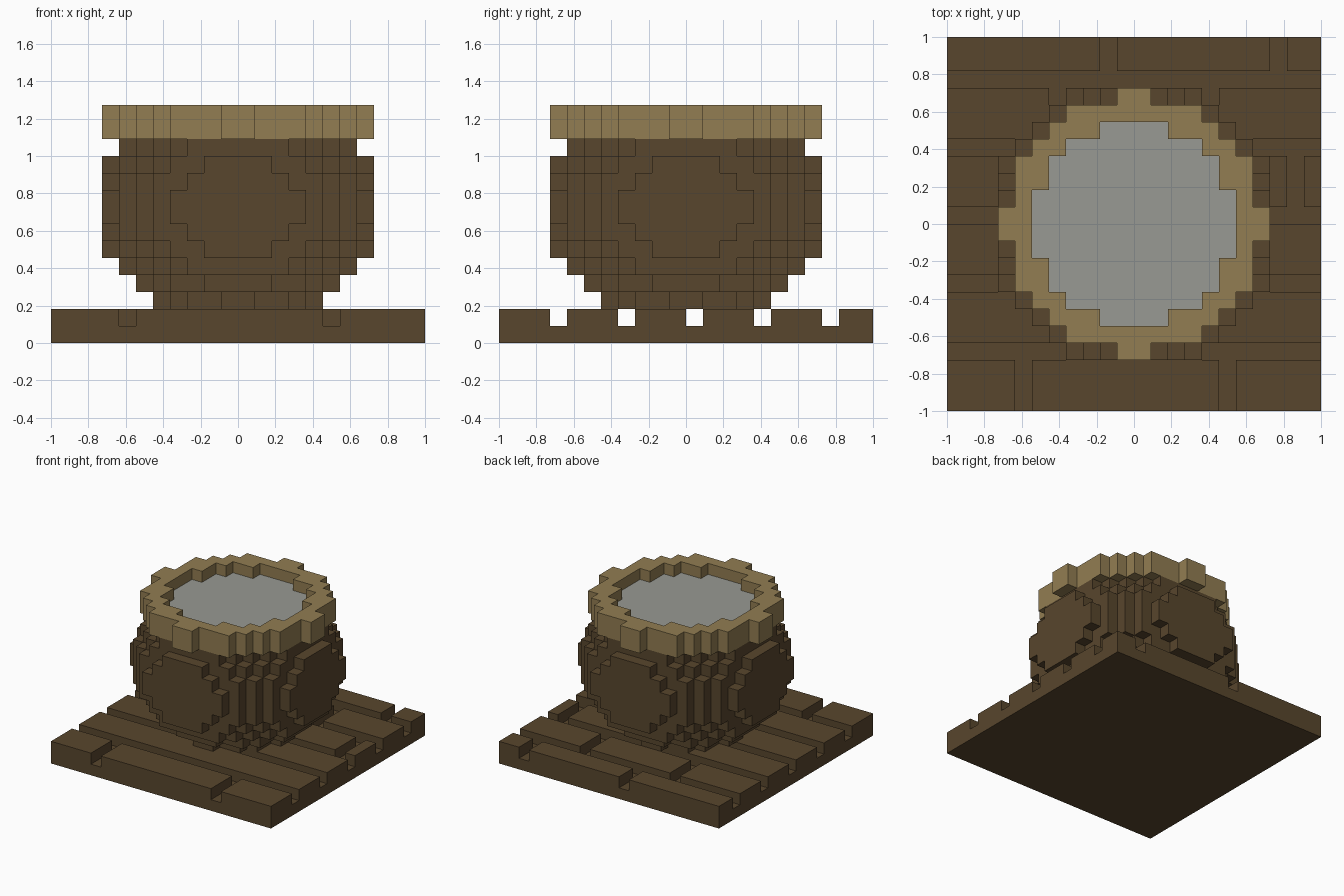
import bpy
import bmesh
from mathutils import Vector

U = 1 / 11          # size of one block
HALF = 11           # half the deck width, in blocks

cube = bpy.data.objects.get("Cube")
if cube:
    bpy.data.objects.remove(cube, do_unlink=True)


def material(name, rgb):
    mat = bpy.data.materials.new(name)
    mat.use_nodes = True
    mat.diffuse_color = (*rgb, 1)
    bsdf = next(n for n in mat.node_tree.nodes if n.type == "BSDF_PRINCIPLED")
    bsdf.inputs["Base Color"].default_value = (*rgb, 1)
    bsdf.inputs["Roughness"].default_value = 0.9
    return mat


def disc(layer, outer, inner=0):
    """Blocks of one round layer; radii are squared, in blocks."""
    span = range(-HALF, HALF)
    return {(i, j, layer) for i in span for j in span
            if inner <= (i + 0.5) ** 2 + (j + 0.5) ** 2 < outer}


def block_part(name, cells, mat, solid):
    """Skin the blocks, leaving out faces that touch another block."""
    bm = bmesh.new()
    for cell in cells:
        centre = Vector(cell) + Vector((0.5, 0.5, 0.5))
        for axis in range(3):
            for sign in (-1, 1):
                side = list(cell)
                side[axis] += sign
                if tuple(side) in solid:
                    continue
                n, a, b = Vector(), Vector(), Vector()
                n[axis] = sign / 2
                a[(axis + 1) % 3] = 0.5
                b[(axis + 2) % 3] = sign / 2
                corners = (-a - b, a - b, a + b, b - a)
                bm.faces.new([bm.verts.new((centre + n + c) * U) for c in corners])
    bmesh.ops.remove_doubles(bm, verts=bm.verts, dist=U / 100)
    bmesh.ops.dissolve_limit(bm, angle_limit=0.02, verts=bm.verts, edges=bm.edges)
    mesh = bpy.data.meshes.new(name)
    bm.to_mesh(mesh)
    bm.free()
    mesh.materials.append(mat)
    bpy.context.collection.objects.link(bpy.data.objects.new(name, mesh))


wood = material("dark wood", (0.098, 0.061, 0.026))
tan = material("light wood", (0.287, 0.205, 0.084))
grey = material("grey filling", (0.314, 0.319, 0.292))

# Plank deck: solid lower layer, grooved upper layer
span = range(-HALF, HALF)
deck = {(i, j, 0) for i in span for j in span}
grooves = range(-8, 9, 4)                    # long gaps between the planks
joints = {-3: (-7, 5), 1: (9,), 2: (-5, 4), 3: (-2, 8)}   # plank ends per row
for j in span:
    if j in grooves:
        continue
    row = (j + 3) // 4 if j > 0 else -((-j) // 4 + 1)
    deck |= {(i, j, 1) for i in span if i not in joints.get(row, ())}

# Rounded pot, layer by layer from the foot up
pot = set()
for layer, radius in enumerate((21, 36, 50, 60, 65, 70, 70, 65, 60, 50), start=2):
    pot |= disc(layer, radius)

# Rim ring and the filling sunk inside it
rim = disc(12, 57, 34) | disc(13, 57, 34)
filling = disc(12, 34)

solid = deck | pot | rim | filling
block_part("plank_deck", deck, wood, solid)
block_part("pot_body", pot, wood, solid)
block_part("pot_rim", rim, tan, solid)
block_part("pot_filling", filling, grey, solid)
